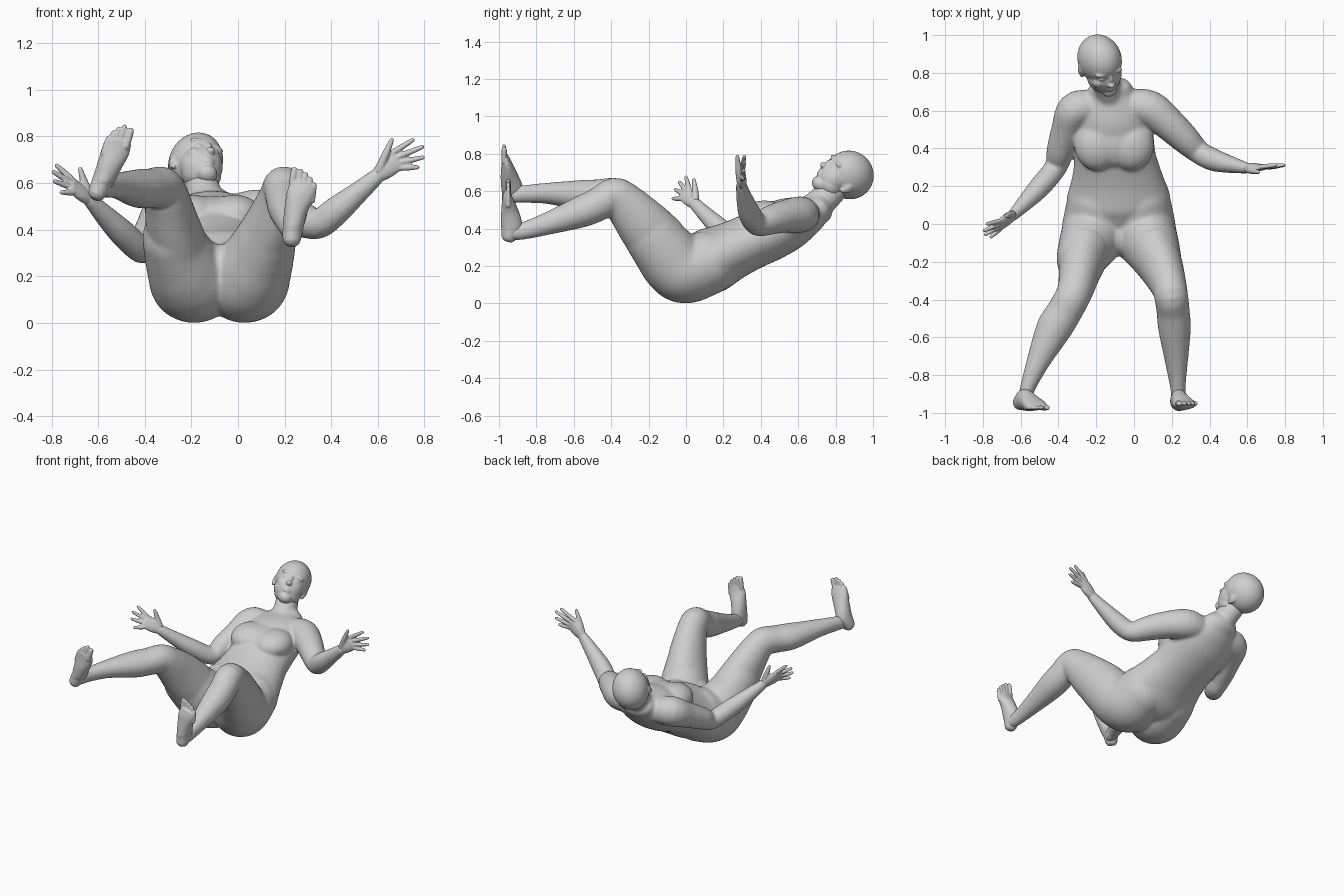
import bpy, bmesh, math
from mathutils import Vector, Matrix

grey = bpy.data.materials.new("plain grey")
grey.diffuse_color = (0.62, 0.62, 0.62, 1)


def spline(a, b, c, d, t):
    return 0.5 * (2 * b + (c - a) * t + (2 * a - 5 * b + 4 * c - d) * t * t
                  + (3 * b - a - 3 * c + d) * t ** 3)


def dense(pts, steps):
    """Smooth curve through points of any dimension."""
    p = [Vector(q) for q in pts]
    p = [2 * p[0] - p[1]] + p + [2 * p[-1] - p[-2]]
    path = []
    for i in range(1, len(p) - 2):
        path += [spline(*p[i - 1:i + 3], k / steps) for k in range(steps)]
    return path + [p[-2]]


def tube(bm, pts, ref=(1, 0, 0), sides=24, steps=4):
    """Rounded tube through points (x, y, z, half width along ref, half depth)."""
    path = dense(pts, steps)
    centres = [Vector(q[:3]) for q in path]
    n = len(path)
    rings = []
    for i, q in enumerate(path):
        t = (centres[min(i + 1, n - 1)] - centres[max(i - 1, 0)]).normalized()
        r = Vector(ref)
        u = (r - t * r.dot(t)).normalized()
        v = t.cross(u)
        # extra shrinking rings give rounded ends
        caps = [(0, 1)]
        if i == 0:
            caps = [(-0.87, 0.5), (-0.5, 0.87), (0, 1)]
        if i == n - 1:
            caps = [(0, 1), (0.5, 0.87), (0.87, 0.5)]
        for along, s in caps:
            c = centres[i] + t * along * min(q[3], q[4])
            rings.append([bm.verts.new(c + u * q[3] * s * math.cos(a) + v * q[4] * s * math.sin(a))
                          for a in (2 * math.pi * k / sides for k in range(sides))])
    for a, b in zip(rings, rings[1:]):
        for k in range(sides):
            m = (k + 1) % sides
            bm.faces.new((a[k], a[m], b[m], b[k]))
    bm.faces.new(rings[0][::-1])
    bm.faces.new(rings[-1])


def ball(bm, c, r, frame=Matrix()):
    m = frame @ Matrix.Translation(c) @ Matrix.Diagonal((*r, 1))
    bmesh.ops.create_uvsphere(bm, u_segments=32, v_segments=20, radius=1, matrix=m)


def finish(bm, name, voxel, smooth):
    """Fuse the overlapping forms into one soft skin."""
    bmesh.ops.recalc_face_normals(bm, faces=bm.faces)
    me = bpy.data.meshes.new(name)
    bm.to_mesh(me)
    bm.free()
    me.materials.append(grey)
    ob = bpy.data.objects.new(name, me)
    bpy.context.collection.objects.link(ob)
    rm = ob.modifiers.new("fuse", 'REMESH')
    rm.mode = 'VOXEL'
    rm.voxel_size = voxel
    rm.use_smooth_shade = True
    sm = ob.modifiers.new("soften", 'SMOOTH')
    sm.factor = 0.5
    sm.iterations = smooth
    return ob


# ---- body: torso, neck, arms, legs ----
bm = bmesh.new()
tube(bm, [(-.08, .05, .20, .24, .16), (-.083, .13, .228, .275, .176),
          (-.09, .24, .28, .243, .157), (-.10, .345, .33, .218, .15), (-.107, .445, .378, .212, .152),
          (-.113, .56, .43, .21, .14), (-.12, .645, .468, .18, .11), (-.125, .70, .498, .125, .085)], sides=40)
tube(bm, [(-.125, .66, .48, .095, .09), (-.14, .725, .545, .076, .08), (-.165, .79, .61, .07, .075)])
# buttocks and upper thighs as a chain of overlapping rounds
for s in (-1, 1):
    for dx, y, z, rx, r in dense([(.10, .11, .215, .175, .172), (.108, 0, .181, .19, .181),
                                  (.14, -.06, .215, .167, .178), (.175, -.12, .285, .145, .165),
                                  (.205, -.18, .36, .125, .152)], 5):
        ball(bm, (-.08 + s * dx, y, z), (rx, r, r))
    ball(bm, (-.105 + s * .09, .42, .46), (.122, .138, .09))           # breast
ball(bm, (-.105, .45, .452), (.17, .155, .094))                        # breastbone
ball(bm, (-.08, -.06, .24), (.07, .11, .10))                           # crotch
# left arm
tube(bm, [(-.01, .625, .47, .085, .09), (.085, .61, .475, .098, .097), (.19, .525, .465, .087, .087),
          (.27, .45, .445, .078, .078), (.345, .38, .425, .065, .062), (.42, .34, .48, .062, .06),
          (.51, .315, .555, .048, .046), (.60, .295, .632, .035, .029)], ref=(-.5, 0, .8))
# right arm
tube(bm, [(-.23, .625, .46, .085, .09), (-.312, .60, .46, .098, .097), (-.355, .50, .41, .083, .083),
          (-.39, .39, .355, .073, .073), (-.415, .30, .315, .06, .06), (-.495, .20, .385, .058, .058),
          (-.57, .12, .46, .046, .046), (-.642, .045, .535, .034, .029)], ref=(-.14, .52, .84))
# left leg
tube(bm, [(.105, -.15, .33, .130, .160), (.15, -.24, .435, .113, .141),
          (.185, -.33, .54, .094, .111), (.197, -.385, .58, .09, .093), (.207, -.46, .535, .088, .09),
          (.215, -.56, .49, .086, .085), (.225, -.73, .43, .061, .062),
          (.232, -.86, .39, .042, .048), (.236, -.925, .38, .038, .044)])
# right leg
tube(bm, [(-.258, -.15, .33, .128, .160), (-.285, -.24, .435, .113, .141),
          (-.305, -.33, .53, .098, .111), (-.328, -.39, .578, .093, .093), (-.372, -.47, .577, .094, .086),
          (-.427, -.56, .577, .094, .083), (-.508, -.73, .588, .062, .058),
          (-.56, -.86, .585, .042, .048), (-.577, -.92, .58, .038, .044)])
finish(bm, "body", .009, 12)

# ---- head, turned and tilted ----
lat = Vector((.90, .25, -.35)).normalized()
fwd = Vector((.43, -.60, .68))
fwd = (fwd - lat * fwd.dot(lat)).normalized()
up = lat.cross(-fwd)
frame = Matrix((lat, -fwd, up)).transposed().to_4x4()
frame.translation = (-.18, .87, .69)
bm = bmesh.new()
for c, r in [((0, .005, 0), (.114, .136, .129)),          # skull
             ((.006, -.045, -.07), (.094, .088, .10)),    # face
             ((.02, -.078, -.15), (.046, .045, .038)),    # chin
             ((.014, -.035, -.11), (.086, .08, .068)),    # jaw
             ((.003, -.126, -.045), (.013, .018, .036)),  # nose bridge
             ((.005, -.137, -.070), (.021, .022, .016)),  # nose tip
             ((.008, -.121, -.104), (.028, .013, .008)),  # upper lip
             ((.010, -.118, -.119), (.024, .013, .009))]:  # lower lip
    ball(bm, c, r, frame)
for s in (-1, 1):
    ball(bm, (s * .038, -.108, -.004), (.040, .020, .014), frame)   # brow
    ball(bm, (s * .038, -.108, -.034), (.019, .017, .010), frame)   # eye
    ball(bm, (s * .046, -.085, -.070), (.034, .036, .032), frame)   # cheek
    ball(bm, (s * .106, .012, -.045), (.012, .024, .034), frame)    # ear
    ball(bm, (s * .102, .004, -.072), (.010, .014, .018), frame)    # ear lobe
finish(bm, "head", .005, 6)


# ---- hands ----
def hand(name, wrist, knuckles, across, tips, thumb):
    bm = bmesh.new()
    w, k, a = Vector(wrist), Vector(knuckles), Vector(across).normalized()
    mid = w.lerp(k, .5)
    tube(bm, [(*w, .029, .025), (*mid, .043, .025), (*k, .046, .017)], ref=a)
    for i, tip in enumerate(tips):
        base = k + a * (.036 - .024 * i)
        tip = Vector(tip)
        tube(bm, [(*base, .0135, .0135), (*base.lerp(tip, .5), .013, .013), (*tip, .0095, .0095)],
             ref=a, sides=12)
    r = [.021, .017, .010]
    tube(bm, [(*p, s, s) for p, s in zip(thumb, r)], ref=(0, 1, .1), sides=12)
    finish(bm, name, .0045, 3)


hand("left_hand", (.59, .297, .625), (.675, .30, .695), (-.55, 0, .8),
     [(.75, .312, .785), (.79, .312, .755), (.793, .31, .71), (.77, .305, .668)],
     [(.605, .29, .655), (.632, .28, .72), (.66, .275, .785)])
hand("right_hand", (-.635, .052, .528), (-.712, -.005, .59), (-.14, .52, .84),
     [(-.778, .0, .675), (-.792, -.035, .648), (-.787, -.055, .608), (-.757, -.068, .56)],
     [(-.645, .05, .56), (-.662, .048, .61), (-.677, .042, .66)])


# ---- feet ----
def foot(name, sole, direction, toe_y, toes):
    bm = bmesh.new()
    tube(bm, sole)
    d = Vector(direction).normalized()
    for i, (x, z) in enumerate(toes):
        r = .016 if i == 0 else .012
        tip = Vector((x, toe_y, z)) - d * r
        tube(bm, [(*(tip - d * .07), r, r), (*(tip - d * .03), r, r), (*tip, r * .9, r * .9)], sides=12)
    finish(bm, name, .005, 4)


foot("left_foot",
     [(.231, -.945, .364, .040, .043), (.237, -.933, .415, .045, .058), (.25, -.942, .49, .051, .047),
      (.268, -.953, .55, .06, .031), (.28, -.955, .587, .056, .02)],
     (.12, 0, .99), -.95, [(.243, .672), (.27, .665), (.292, .65), (.312, .63), (.329, .605)])
foot("right_foot",
     [(-.602, -.943, .562, .040, .043), (-.58, -.93, .61, .046, .058), (-.55, -.945, .68, .053, .047),
      (-.525, -.957, .74, .06, .031), (-.512, -.967, .78, .056, .02)],
     (.3, 0, .95), -.972, [(-.455, .84), (-.483, .853), (-.508, .843), (-.53, .828), (-.552, .806)])
